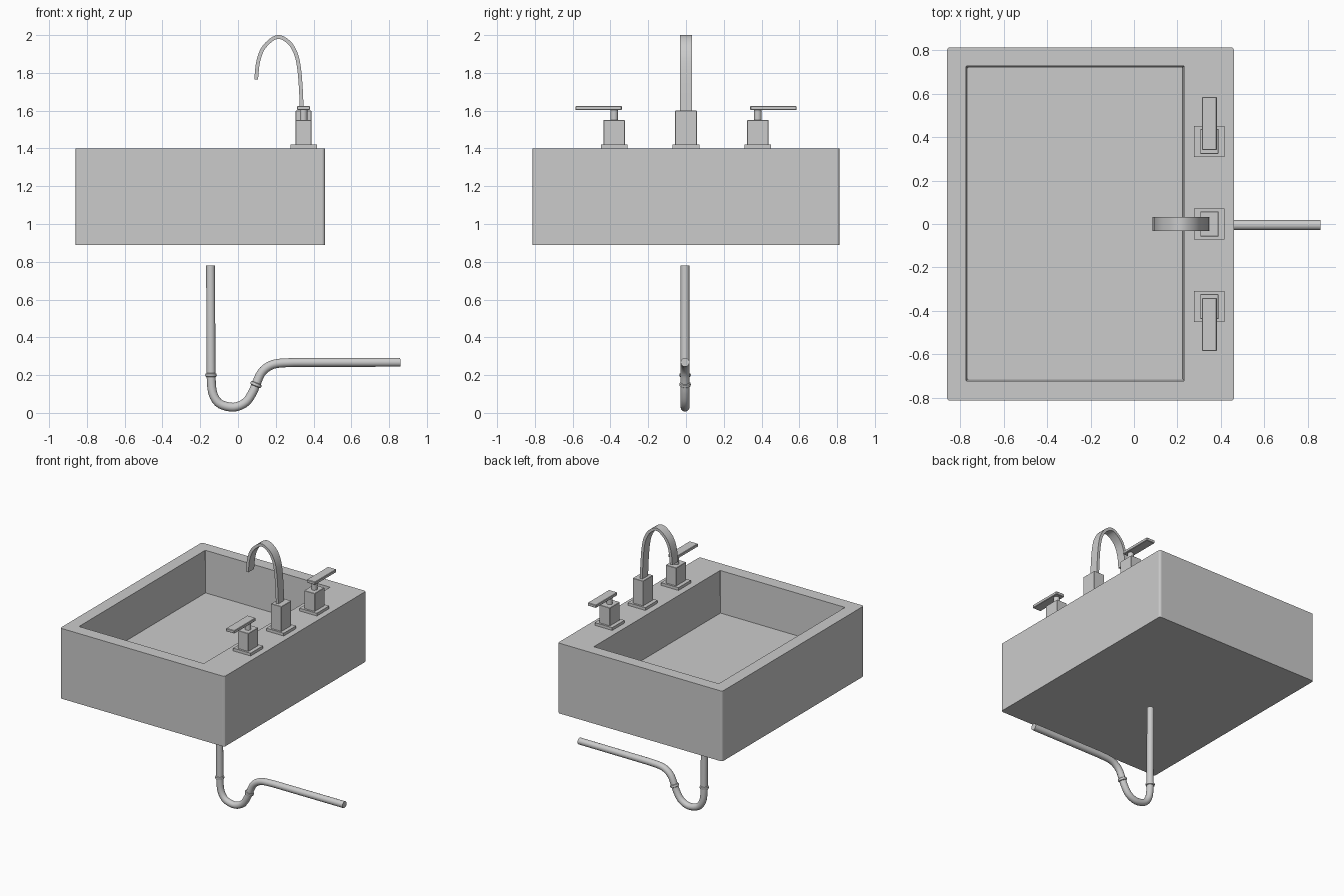
import bpy, bmesh, math
from mathutils import Vector

if "Cube" in bpy.data.objects:
    bpy.data.objects.remove(bpy.data.objects["Cube"])


def finish(bm, name, smooth=False):
    bmesh.ops.recalc_face_normals(bm, faces=bm.faces)
    me = bpy.data.meshes.new(name)
    bm.to_mesh(me)
    bm.free()
    ob = bpy.data.objects.new(name, me)
    bpy.context.collection.objects.link(ob)
    if smooth:
        bpy.ops.object.select_all(action='DESELECT')
        ob.select_set(True)
        bpy.context.view_layer.objects.active = ob
        bpy.ops.object.shade_smooth_by_angle(angle=math.radians(35))
    return ob


def skin(rings, name, smooth=False):
    # joins successive closed rings of points and caps both ends
    bm = bmesh.new()
    rs = [[bm.verts.new(p) for p in r] for r in rings]
    n = len(rs[0])
    for a, b in zip(rs, rs[1:]):
        for i in range(n):
            bm.faces.new((a[i], a[(i + 1) % n], b[(i + 1) % n], b[i]))
    bm.faces.new(rs[0])
    bm.faces.new(rs[-1])
    return finish(bm, name, smooth)


def box(name, x0, x1, y0, y1, z0, z1, bevel=0.0):
    bm = bmesh.new()
    bmesh.ops.create_cube(bm, size=1)
    for v in bm.verts:
        v.co = ((x0 + x1) / 2 + v.co.x * (x1 - x0),
                (y0 + y1) / 2 + v.co.y * (y1 - y0),
                (z0 + z1) / 2 + v.co.z * (z1 - z0))
    if bevel:
        bmesh.ops.bevel(bm, geom=bm.edges[:], offset=bevel, segments=1, affect='EDGES')
    return finish(bm, name)


def rounded_rect(x0, x1, y0, y1, z, r, seg=3):
    pts = []
    for k, (cx, cy) in enumerate(((x1 - r, y1 - r), (x0 + r, y1 - r),
                                  (x0 + r, y0 + r), (x1 - r, y0 + r))):
        for i in range(seg + 1):
            a = math.pi / 2 * (k + i / seg)
            pts.append((cx + r * math.cos(a), cy + r * math.sin(a), z))
    return pts


def spline(pts, steps):
    # Catmull-Rom through (x, z) points
    P = [Vector(p) for p in pts]
    P = [2 * P[0] - P[1]] + P + [2 * P[-1] - P[-2]]
    out = []
    for a, b, c, d in zip(P, P[1:], P[2:], P[3:]):
        for i in range(steps):
            t = i / steps
            out.append(0.5 * (2 * b + (c - a) * t + (2 * a - 5 * b + 4 * c - d) * t * t
                              + (3 * b - a - 3 * c + d) * t ** 3))
    return out + [P[-2]]


def sweep(name, path, profile, y=0.0):
    rings = []
    for i, p in enumerate(path):
        t = (path[min(i + 1, len(path) - 1)] - path[max(i - 1, 0)]).normalized()
        n = Vector((-t.y, t.x))
        rings.append([(p.x + n.x * u, y + v, p.y + n.y * u) for u, v in profile])
    return skin(rings, name, True)


def circle(r, n=20):
    return [(r * math.cos(2 * math.pi * i / n), r * math.sin(2 * math.pi * i / n)) for i in range(n)]


# Basin: outer walls, rim, slightly tapered inner walls and floor
skin([rounded_rect(-0.86, 0.46, -0.813, 0.813, 0.89, 0.014),
      rounded_rect(-0.86, 0.46, -0.813, 0.813, 1.40, 0.014),
      rounded_rect(-0.772, 0.231, -0.722, 0.727, 1.40, 0.003),
      rounded_rect(-0.765, 0.224, -0.715, 0.720, 1.095, 0.003)], "basin")

# Tap bases and bodies
FX = 0.347
for label, cy, top in (("left", -0.38, 1.55), ("spout", 0.0, 1.60), ("right", 0.38, 1.55)):
    box(label + "_base_plate", FX - 0.07, FX + 0.07, cy - 0.071, cy + 0.071, 1.395, 1.42)
    box(label + "_body", FX - 0.042, FX + 0.042, cy - 0.057, cy + 0.057, 1.41, top, 0.002)

# Handles: stem and flat lever, pointing outwards
for label, s in (("left", -1), ("right", 1)):
    ring = circle(0.02, 16)
    skin([[(FX + a, s * 0.38 + b, z) for a, b in ring] for z in (1.54, 1.605)],
         label + "_handle_stem", True)
    y0, y1 = sorted((s * 0.34, s * 0.585))
    box(label + "_lever", FX - 0.034, FX + 0.034, y0, y1, 1.603, 1.625, 0.003)

# Flat curved spout
spout = spline([(0.338, 1.59), (0.333, 1.71), (0.324, 1.82), (0.307, 1.90), (0.268, 1.963),
                (0.206, 1.99), (0.138, 1.937), (0.107, 1.86), (0.096, 1.765)], 4)
sweep("spout", spout, [(-0.01, -0.033), (0.01, -0.033), (0.01, 0.033), (-0.01, 0.033)])

# Drain trap pipe
PY = -0.005
trap = spline([(-0.143, 0.20), (-0.135, 0.11), (-0.105, 0.055), (-0.055, 0.033), (-0.005, 0.033),
               (0.045, 0.06), (0.078, 0.11), (0.095, 0.15), (0.122, 0.21), (0.16, 0.245),
               (0.21, 0.262), (0.30, 0.267)], 3)
sweep("drain_pipe", [Vector((-0.145, 0.78))] + trap + [Vector((0.859, 0.268))], circle(0.0235), PY)

# Pipe collars
for i, (x, z, ang) in enumerate(((-0.143, 0.20, 0), (0.095, 0.15, math.radians(22)))):
    d = Vector((math.sin(ang), 0, math.cos(ang)))
    n = Vector((math.cos(ang), 0, -math.sin(ang)))
    rings = [[Vector((x, PY, z)) + d * h + n * a + Vector((0, b, 0)) for a, b in circle(r)]
             for h, r in ((-0.011, 0.022), (-0.007, 0.029), (0, 0.031), (0.007, 0.029), (0.011, 0.022))]
    skin(rings, "pipe_collar_%d" % (i + 1), True)
